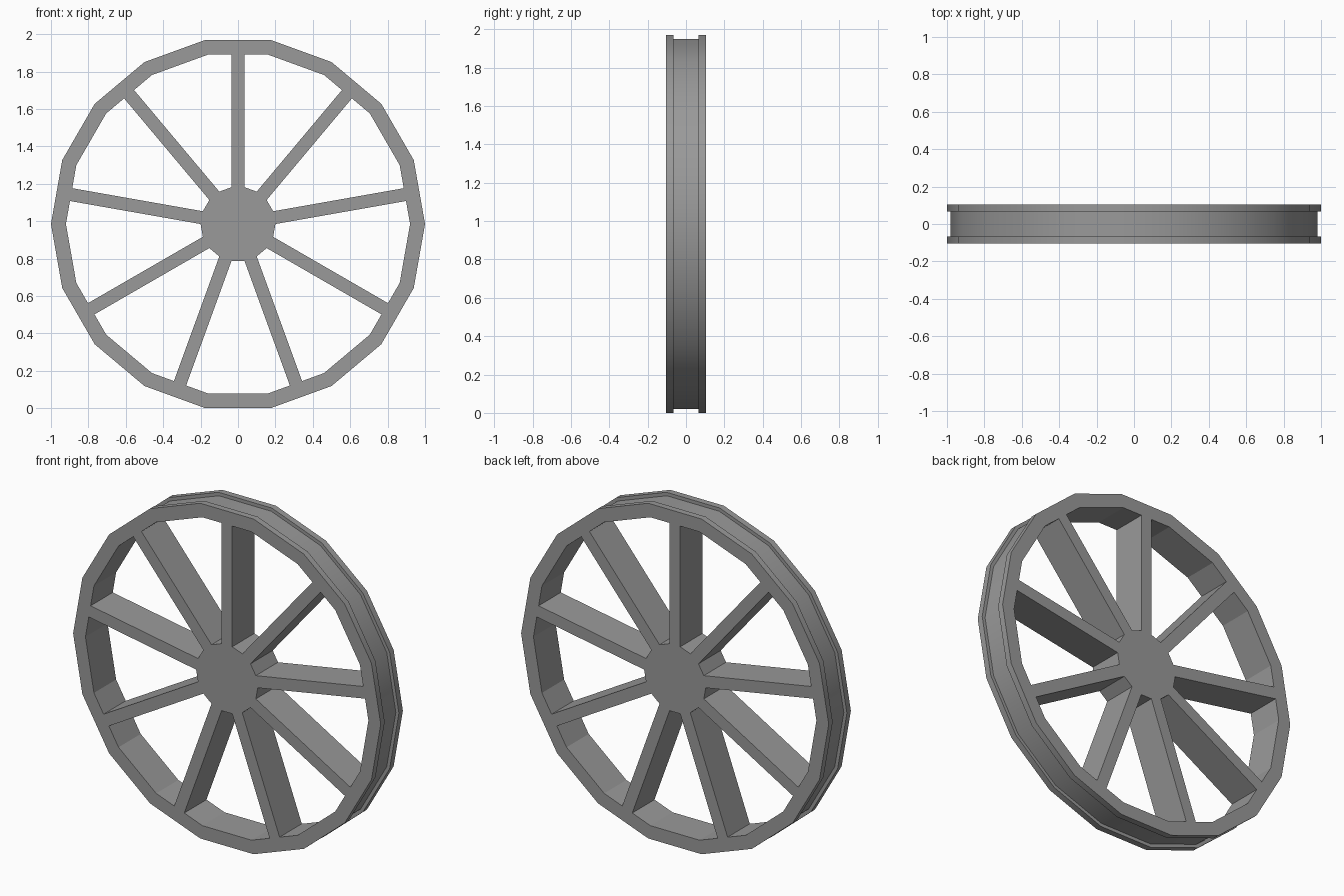
import bpy, bmesh
from math import cos, sin, pi

if "Cube" in bpy.data.objects:
    bpy.data.objects.remove(bpy.data.objects["Cube"])

N = 18            # sides of rim and hub
D = 0.103         # half depth
G = 0.066         # half width of groove
R_IN = 0.92       # inner radius of rim
CZ = cos(pi / N)  # wheel centre height

grey = bpy.data.materials.new("dark_grey")
grey.diffuse_color = (0.32, 0.32, 0.32, 1)
grey.use_nodes = True
grey.node_tree.nodes["Principled BSDF"].inputs["Base Color"].default_value = grey.diffuse_color


def finish(bm, name):
    bmesh.ops.recalc_face_normals(bm, faces=bm.faces)
    me = bpy.data.meshes.new(name)
    bm.to_mesh(me)
    bm.free()
    me.materials.append(grey)
    ob = bpy.data.objects.new(name, me)
    ob.location.z = CZ
    bpy.context.collection.objects.link(ob)
    return ob


def ring(bm, r, y):
    return [bm.verts.new((r * cos(2 * pi * i / N), y, r * sin(2 * pi * i / N)))
            for i in range(N)]


# Rim: grooved cross-section (radius, y) swept round, smooth only on the outside
profile = [(R_IN, -D), (1, -D), (1, -G), (0.98, -G),
           (0.98, G), (1, G), (1, D), (R_IN, D)]
bm = bmesh.new()
rings = [ring(bm, r, y) for r, y in profile]
for k, a in enumerate(rings):
    b = rings[(k + 1) % len(rings)]
    for i in range(N):
        j = (i + 1) % N
        f = bm.faces.new((a[i], a[j], b[j], b[i]))
        f.smooth = k in (1, 3, 5)
bmesh.ops.recalc_face_normals(bm, faces=bm.faces)
for e in bm.edges:
    e.smooth = all(f.smooth for f in e.link_faces) and e.calc_face_angle(0) < 0.6
finish(bm, "rim")

# Hub with nine spokes extruded from every other side
bm = bmesh.new()
front, back = ring(bm, 0.2, -D), ring(bm, 0.2, D)
bm.faces.new(front)
bm.faces.new(back[::-1])
sides = []
for i in range(N):
    j = (i + 1) % N
    sides.append(bm.faces.new((front[i], front[j], back[j], back[i])))
bmesh.ops.recalc_face_normals(bm, faces=bm.faces)
spoke_length = (R_IN - 0.2) * cos(pi / N)
for f in sides[::2]:
    n = f.normal.copy()
    res = bmesh.ops.extrude_discrete_faces(bm, faces=[f])
    bmesh.ops.translate(bm, verts=res["faces"][0].verts, vec=n * spoke_length)
finish(bm, "hub_and_spokes")
